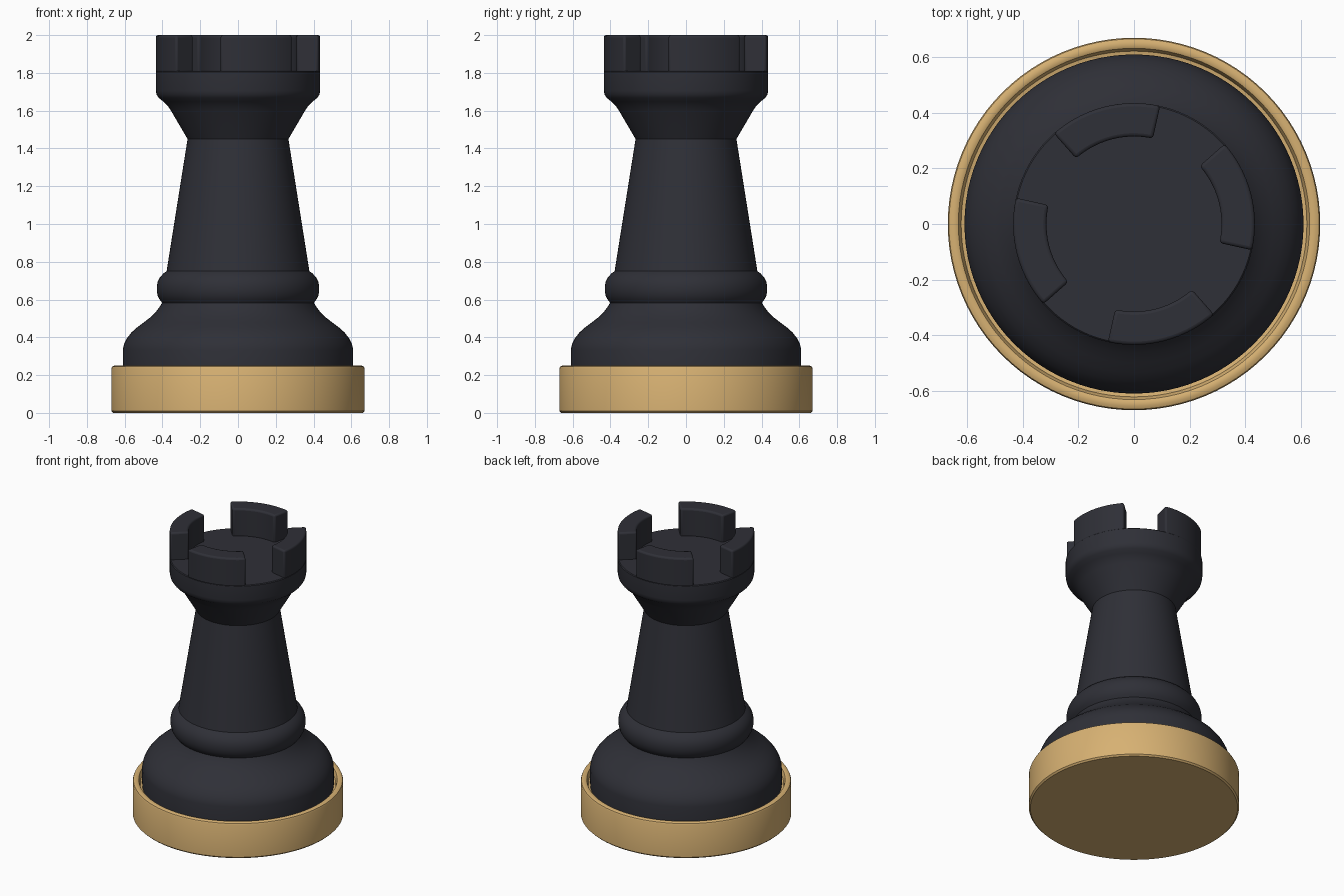
import bpy, bmesh, math

if "Cube" in bpy.data.objects:
    bpy.data.objects.remove(bpy.data.objects["Cube"])

SEG = 96


def material(name, rgb):
    m = bpy.data.materials.new(name)
    m.diffuse_color = (*rgb, 1)
    m.use_nodes = True
    m.node_tree.nodes["Principled BSDF"].inputs["Base Color"].default_value = m.diffuse_color
    return m


DARK = material("charcoal", (0.028, 0.029, 0.038))
GOLD = material("warm gold", (0.68, 0.44, 0.17))


def finish(bm, name, mat, angle=35):
    bmesh.ops.remove_doubles(bm, verts=bm.verts, dist=1e-5)
    bmesh.ops.recalc_face_normals(bm, faces=bm.faces)
    me = bpy.data.meshes.new(name)
    bm.to_mesh(me)
    bm.free()
    me.materials.append(mat)
    ob = bpy.data.objects.new(name, me)
    bpy.context.collection.objects.link(ob)
    bpy.ops.object.select_all(action='DESELECT')
    ob.select_set(True)
    bpy.context.view_layer.objects.active = ob
    bpy.ops.object.shade_smooth_by_angle(angle=math.radians(angle))
    return ob


def lathe(name, profile, mat):
    """Spin a (radius, height) profile around z."""
    bm = bmesh.new()
    vs = [bm.verts.new((r, 0, z)) for r, z in profile]
    es = [bm.edges.new(p) for p in zip(vs, vs[1:])]
    bmesh.ops.spin(bm, geom=vs + es, cent=(0, 0, 0), axis=(0, 0, 1),
                   angle=math.tau, steps=SEG, use_duplicate=False)
    return finish(bm, name, mat)


# Gold base disc with a raised rim
lathe("base_plinth", [
    (0, 0), (0.66, 0), (0.67, 0.01), (0.67, 0.235), (0.666, 0.245),
    (0.655, 0.25), (0.64, 0.25), (0.632, 0.246), (0.627, 0.235),
    (0.622, 0.215), (0.60, 0.21), (0, 0.21)], GOLD)

# Turned body: foot, bead, tapered shaft, flared head
lathe("turned_body", [
    (0, 0.205), (0.61, 0.205), (0.61, 0.335), (0.603, 0.365), (0.588, 0.395),
    (0.565, 0.425), (0.535, 0.452), (0.50, 0.478), (0.465, 0.505),
    (0.435, 0.535), (0.412, 0.565), (0.402, 0.583),
    (0.415, 0.60), (0.425, 0.62), (0.43, 0.645), (0.43, 0.67),
    (0.425, 0.695), (0.413, 0.718), (0.395, 0.738), (0.378, 0.75),
    (0.267, 1.45),
    (0.355, 1.60), (0.372, 1.625), (0.395, 1.648), (0.42, 1.668),
    (0.431, 1.685), (0.435, 1.705), (0.435, 1.805), (0.43, 1.81), (0, 1.81)], DARK)

# Four curved battlements, turned slightly from the axes
for k in range(4):
    a0, a1, n = math.radians(-12.5 + 90 * k), math.radians(41.5 + 90 * k), 14
    bm = bmesh.new()
    rings = []
    for i in range(n + 1):
        a = a0 + (a1 - a0) * i / n
        rings.append([bm.verts.new((r * math.cos(a), r * math.sin(a), z))
                      for r, z in ((0.315, 1.80), (0.435, 1.80), (0.435, 2.0), (0.315, 2.0))])
    for p, q in zip(rings, rings[1:]):
        for j in range(4):
            bm.faces.new((p[j], p[(j + 1) % 4], q[(j + 1) % 4], q[j]))
    bm.faces.new(rings[0])
    bm.faces.new(rings[-1][::-1])
    ob = finish(bm, f"battlement_{k + 1}", DARK)
    bev = ob.modifiers.new("soft_edges", 'BEVEL')
    bev.width, bev.segments = 0.012, 3
    bev.limit_method, bev.angle_limit = 'ANGLE', math.radians(40)
